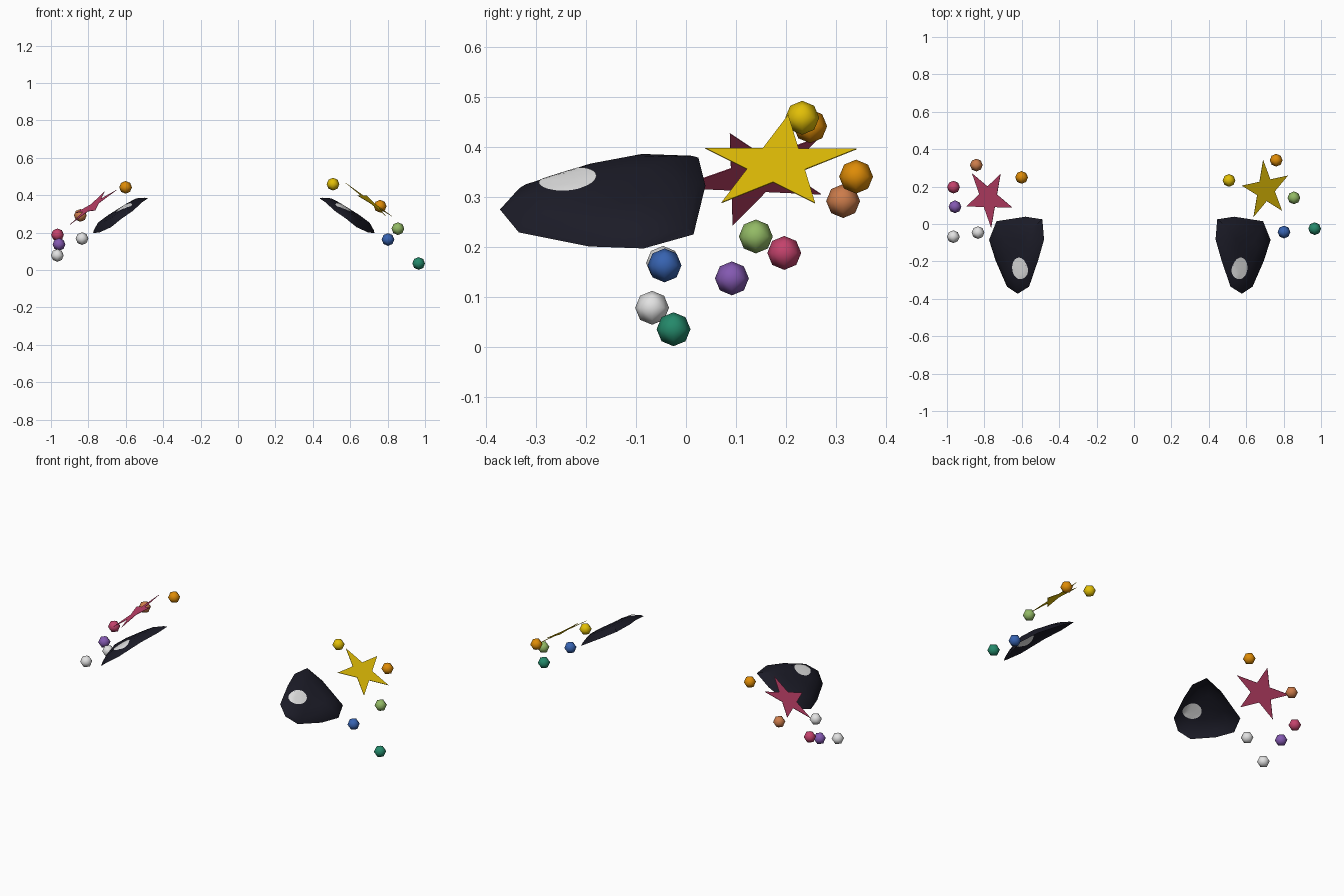
import bpy, bmesh, math
from mathutils import Vector, Matrix
from mathutils.bvhtree import BVHTree

if "Cube" in bpy.data.objects:
    bpy.data.objects.remove(bpy.data.objects["Cube"], do_unlink=True)


def material(name, rgb):
    m = bpy.data.materials.new(name)
    m.use_nodes = True
    m.diffuse_color = (*rgb, 1)
    m.node_tree.nodes["Principled BSDF"].inputs["Base Color"].default_value = (*rgb, 1)
    return m


WHITE = material("white", (.76, .76, .76))
DARK = material("dark_navy", (.011, .011, .02))
YELLOW = material("yellow", (.76, .52, .002))
PINK = material("pink", (.55, .055, .15))
ORANGE = material("orange", (.73, .26, .002))
COPPER = material("copper", (.60, .20, .07))
PURPLE = material("purple", (.23, .10, .44))
GREEN = material("green", (.29, .49, .13))
BLUE = material("blue", (.038, .125, .44))
TEAL = material("teal", (.018, .25, .145))


def add_object(name, bm, mat, smooth=None, transform=None):
    if transform:
        bm.transform(transform)
        if transform.determinant() < 0:
            bmesh.ops.reverse_faces(bm, faces=bm.faces)
    mesh = bpy.data.meshes.new(name)
    bm.to_mesh(mesh)
    bm.free()
    mesh.materials.append(mat)
    obj = bpy.data.objects.new(name, mesh)
    bpy.context.collection.objects.link(obj)
    if smooth:
        bpy.ops.object.select_all(action='DESELECT')
        obj.select_set(True)
        bpy.context.view_layer.objects.active = obj
        bpy.ops.object.shade_smooth_by_angle(angle=math.radians(smooth))
    return obj


# Small faceted balls: an octahedron split once and rounded
def ball(name, mat, pos, radius=.034):
    bm = bmesh.new()
    steps = (-1, 0, 1)
    for d in [Vector((x, y, z)) for x in steps for y in steps for z in steps]:
        if 0 < d.length_squared < 3:
            bm.verts.new(d.normalized() * radius + Vector(pos))
    bmesh.ops.convex_hull(bm, input=bm.verts)
    bmesh.ops.recalc_face_normals(bm, faces=bm.faces)
    add_object(name, bm, mat, smooth=60)


ball("yellow_ball", YELLOW, (.508, .233, .459))
ball("left_orange_ball", ORANGE, (.76, .341, .341))
ball("green_ball", GREEN, (.855, .14, .221))
ball("blue_ball", BLUE, (.802, -.043, .163))
ball("teal_ball", TEAL, (.966, -.025, .035))
ball("right_orange_ball", ORANGE, (-.601, .249, .442))
ball("copper_ball", COPPER, (-.843, .315, .292))
ball("pink_ball", PINK, (-.965, .197, .188))
ball("purple_ball", PURPLE, (-.957, .092, .137))
ball("outer_white_ball", WHITE, (-.966, -.068, .078))
ball("inner_white_ball", WHITE, (-.834, -.046, .168))


# Thin tilted five-pointed stars
def star(name, mat, centre, normal, tip, radius=.162, half=.001):
    n = Vector(normal).normalized()
    u = Vector(tip)
    u = (u - n * u.dot(n)).normalized()
    v = n.cross(u)
    bm = bmesh.new()
    rings = []
    for h in (half, -half):
        ring = []
        for i in range(10):
            a = i * math.pi / 5
            r = radius * (.382 if i % 2 else 1)
            p = Vector(centre) + (u * math.cos(a) + v * math.sin(a)) * r + n * h
            ring.append(bm.verts.new(p))
        hub = bm.verts.new(Vector(centre) + n * h)
        rings.append((ring, hub))
    for i in range(10):
        j = (i + 1) % 10
        for ring, hub in rings:
            bm.faces.new((ring[i], ring[j], hub))
        bm.faces.new((rings[0][0][i], rings[0][0][j], rings[1][0][j], rings[1][0][i]))
    bmesh.ops.recalc_face_normals(bm, faces=bm.faces)
    add_object(name, bm, mat)


star("yellow_star", YELLOW, (.704, .183, .367), (.745, -.12, 1), (-.013, .158, .03))
star("pink_star", PINK, (-.778, .14, .343), (-.75, -.22, 1), (.065, .13, .08))

# Eyes: open shells, a tapered rim rising steeply to a nearly flat crown
RIM = [(.445, .025, .379), (.535, .039, .323), (.69, .015, .225), (.73, -.085, .197),
       (.695, -.195, .201), (.634, -.335, .229), (.577, -.373, .275),
       (.516, -.335, .317), (.468, -.195, .362), (.436, -.083, .383)]
CENTRE = Vector((.58, -.15, .289))
NORMAL = Vector((.646, -.05, 1)).normalized()
ACROSS = Vector((1, 0, -.646)).normalized()
ALONG = NORMAL.cross(ACROSS)
LAYERS = [(1, 0), (.93, .012), (.7, .034), (.4, .039)]


def eye_mesh():
    bm = bmesh.new()
    layers = []
    for scale, h in LAYERS:
        layers.append([bm.verts.new(CENTRE + (Vector(p) - CENTRE) * scale + NORMAL * h)
                       for p in RIM])
    hub = bm.verts.new(CENTRE + NORMAL * .04)
    count = len(RIM)
    for i in range(count):
        j = (i + 1) % count
        for a, b in zip(layers, layers[1:]):
            bm.faces.new((a[j], a[i], b[i], b[j]))
        bm.faces.new((layers[-1][j], layers[-1][i], hub))
    return bm


# Oval glint laid on the shell, on its outer or inner side
def glint_mesh(tree, side):
    bm = bmesh.new()
    bmesh.ops.create_grid(bm, x_segments=8, y_segments=8, size=1)
    for v in bm.verts:
        x, y = v.co.x, v.co.y
        dx = x * math.sqrt(1 - y * y / 2) * .046
        dy = y * math.sqrt(1 - x * x / 2) * .058
        p = CENTRE + ACROSS * (dx - .037) + ALONG * (dy - .086)
        hit = tree.ray_cast(p + NORMAL * .3, -NORMAL)[0]
        v.co = (hit or p) + NORMAL * side * .002
    if side < 0:
        bmesh.ops.reverse_faces(bm, faces=bm.faces)
    return bm


mirror = Matrix.Translation((-.045, 0, 0)) @ Matrix.Diagonal((-1, 1, 1, 1))
for label, place in (("left", Matrix.Identity(4)), ("right", mirror)):
    shell = eye_mesh()
    tree = BVHTree.FromBMesh(shell)
    for side, word in ((1, "outer"), (-1, "inner")):
        add_object(f"{label}_eye_{word}_glint", glint_mesh(tree, side), WHITE, 30, place)
    add_object(f"{label}_eye", shell, DARK, 30, place)
